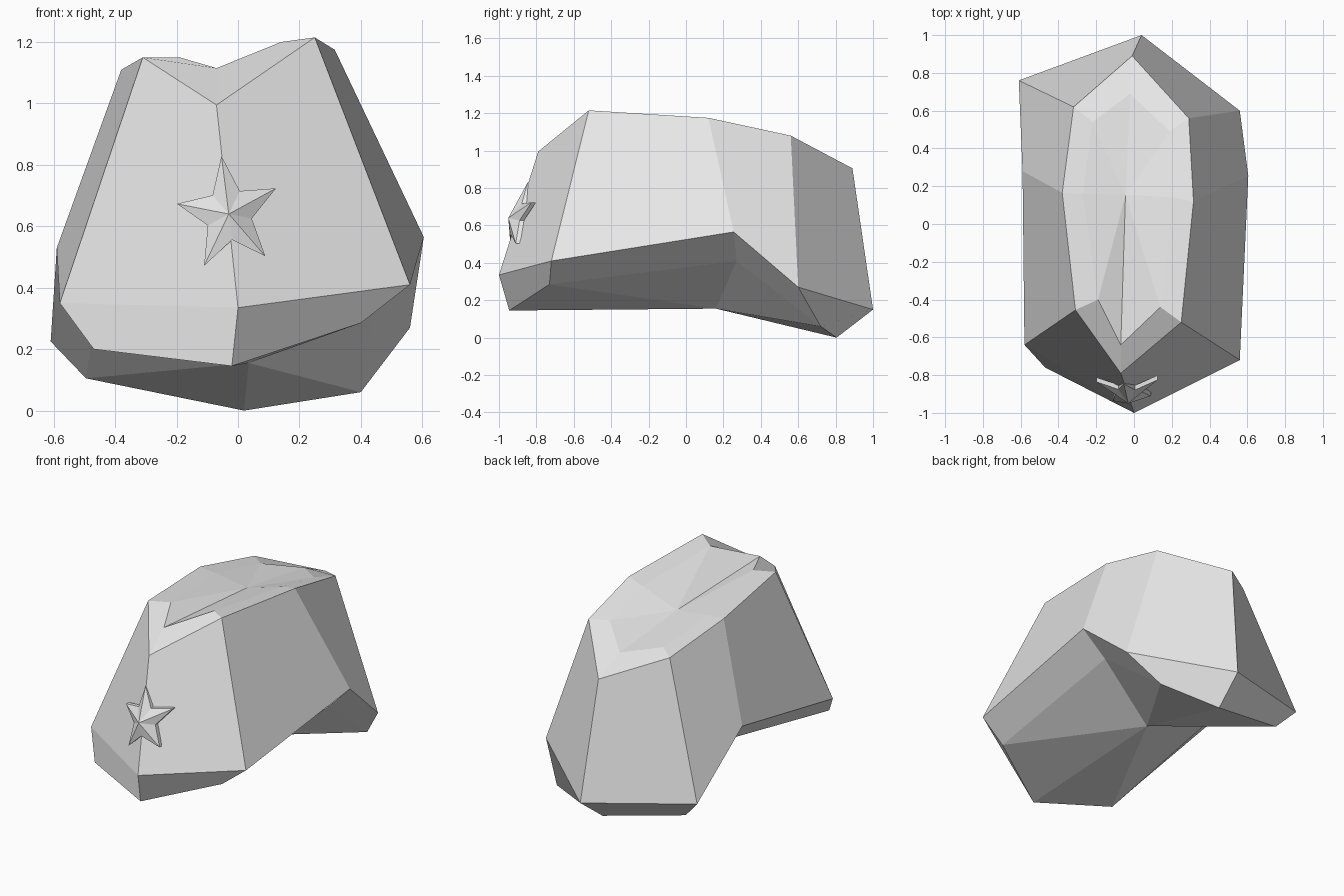
import bpy
import bmesh
import math

default_cube = bpy.data.objects.get("Cube")
if default_cube:
    bpy.data.objects.remove(default_cube, do_unlink=True)


def make_material(name, color):
    material = bpy.data.materials.new(name)
    material.use_nodes = True
    material.diffuse_color = color
    material.node_tree.nodes["Principled BSDF"].inputs["Base Color"].default_value = color
    return material


def add_object(name, bm, material):
    """Turn a bmesh into a flat shaded object with outward normals."""
    bmesh.ops.recalc_face_normals(bm, faces=bm.faces[:])
    mesh = bpy.data.meshes.new(name)
    bm.to_mesh(mesh)
    bm.free()
    mesh.materials.append(material)
    obj = bpy.data.objects.new(name, mesh)
    bpy.context.collection.objects.link(obj)
    return obj


def add_ring(bm, points):
    return [bm.verts.new(point) for point in points]


def bridge_rings(bm, first, second):
    count = len(first)
    for i in range(count):
        j = (i + 1) % count
        bm.faces.new((first[i], first[j], second[j], second[i]))


def fan_ring(bm, ring, center):
    tip = bm.verts.new(center)
    count = len(ring)
    for i in range(count):
        bm.faces.new((ring[i], ring[(i + 1) % count], tip))


grey = make_material("plain grey", (0.8, 0.8, 0.8, 1))

# Hat cross-sections, each running from the front round the left side
bottom_edge = [(-.02, -.945, .145), (.4, -.73, .285), (.45, .27, .41), (.4, .72, .06),
               (.02, .805, 0), (-.495, .71, .105), (-.45, .28, .4), (-.47, -.76, .2)]
wide_edge = [(0, -1, .335), (.56, -.72, .41), (.605, .255, .565), (.56, .6, .27),
             (.04, 1, .15), (-.61, .76, .225), (-.59, .28, .53), (-.58, -.64, .35)]
crown_edge = [(-.07, -.79, .995), (.25, -.52, 1.215), (.315, .12, 1.175), (.29, .56, 1.08),
              (-.01, .89, .905), (-.32, .62, 1.02), (-.38, .165, 1.11), (-.31, -.455, 1.15)]
crown_inset = [(-.07, -.64, 1.115), (.14, -.44, 1.2), (.21, .14, 1.15), (.19, .49, 1.07),
               (-.02, .69, 1), (-.22, .54, 1.03), (-.27, .16, 1.1), (-.19, -.4, 1.15)]

# Hat shell: side bands, creased crown and hollowed underside
hat = bmesh.new()
rings = [add_ring(hat, points) for points in (bottom_edge, wide_edge, crown_edge, crown_inset)]
for lower, upper in zip(rings, rings[1:]):
    bridge_rings(hat, lower, upper)
fan_ring(hat, rings[0], (.035, .16, .155))
fan_ring(hat, rings[-1], (-.045, .155, 1.07))
add_object("hat", hat, grey)


# Star badge, bent to follow the front ridge of the hat
def star_outline(offset):
    points = []
    for i in range(10):
        angle = math.radians(98 - 36 * i)
        radius = .08 if i % 2 else .18
        x = -.03 + radius * .95 * math.cos(angle)
        z = .64 + radius * 1.06 * math.sin(angle)
        surface_y = -1 + .318 * (z - .335) + .42 * abs(x + .03)
        points.append((x, surface_y + offset, z))
    return points


star = bmesh.new()
star_front = add_ring(star, star_outline(-.014))
star_back = add_ring(star, star_outline(.01))
bridge_rings(star, star_front, star_back)
fan_ring(star, star_front, (-.03, -.95, .64))
fan_ring(star, star_back, (-.03, -.88, .64))
add_object("star_badge", star, grey)
